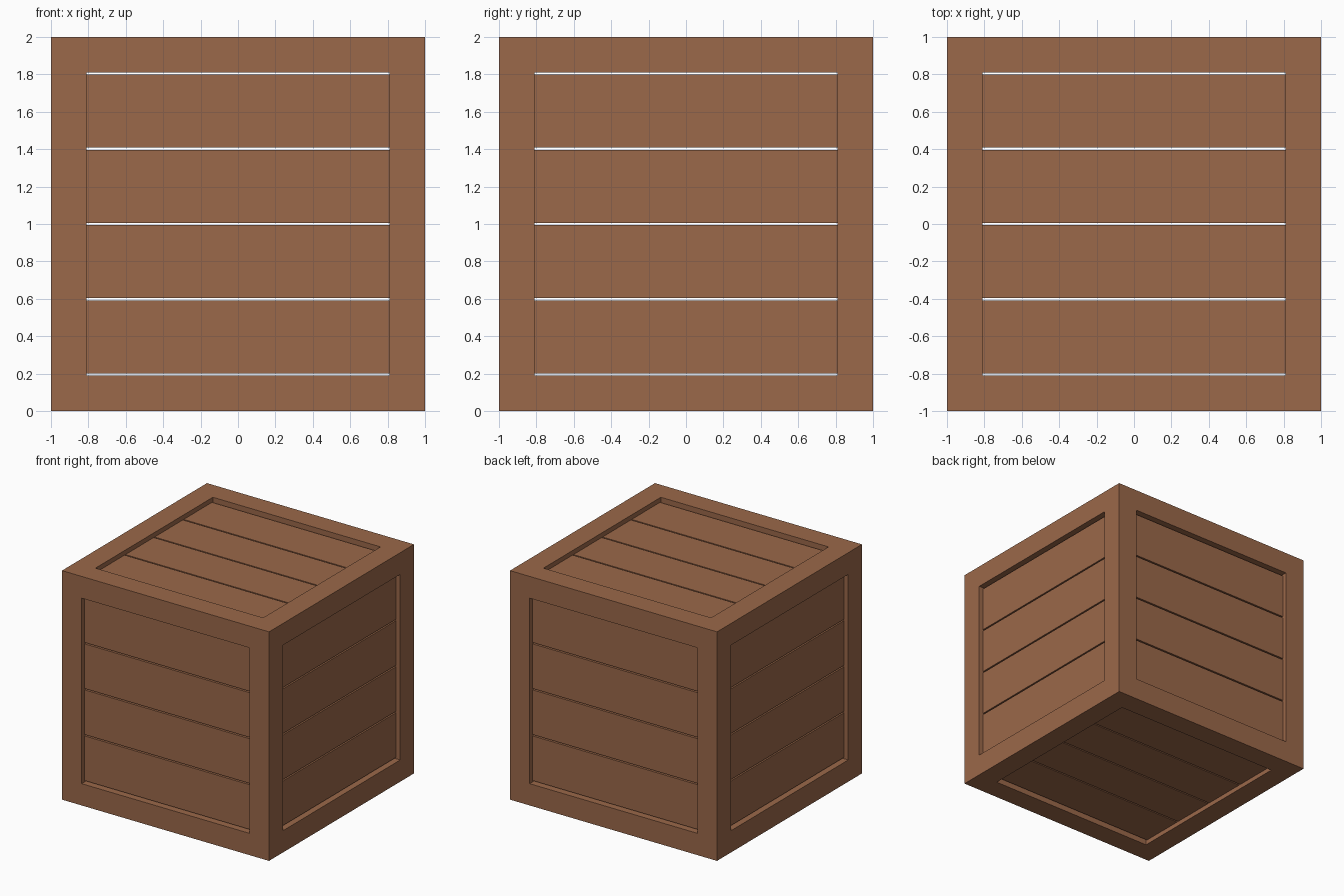
import bpy, bmesh, math
from mathutils import Matrix, Vector

if "Cube" in bpy.data.objects:
    bpy.data.objects.remove(bpy.data.objects["Cube"])

BEAM, RECESS, THICK, GAP, COUNT = 0.19, 0.04, 0.05, 0.012, 4
OPEN = 2 - 2 * BEAM

wood = bpy.data.materials.new("brown wood")
wood.diffuse_color = (0.328, 0.138, 0.067, 1)
wood.use_nodes = True
wood.node_tree.nodes["Principled BSDF"].inputs["Base Color"].default_value = wood.diffuse_color


def add_object(name, bm):
    bmesh.ops.recalc_face_normals(bm, faces=bm.faces)
    mesh = bpy.data.meshes.new(name)
    bm.to_mesh(mesh)
    bm.free()
    mesh.materials.append(wood)
    ob = bpy.data.objects.new(name, mesh)
    bpy.context.collection.objects.link(ob)
    return ob


# Crate frame: one skin around the edge cells of a 3 x 3 x 3 grid
ticks = [-1, -1 + BEAM, 1 - BEAM, 1]
cells = {(i, j, k) for i in range(3) for j in range(3) for k in range(3)
         if sum(c != 1 for c in (i, j, k)) >= 2}
bm = bmesh.new()
points = {}


def corner(idx):
    if idx not in points:
        x, y, z = (ticks[n] for n in idx)
        points[idx] = bm.verts.new((x, y, z + 1))
    return points[idx]


for cell in sorted(cells):
    for axis in range(3):
        for side in (0, 1):
            near = list(cell)
            near[axis] += 2 * side - 1
            if tuple(near) in cells:
                continue
            u, v = (axis + 1) % 3, (axis + 2) % 3
            quad = []
            for du, dv in ((0, 0), (1, 0), (1, 1), (0, 1)):
                idx = list(cell)
                idx[axis] += side
                idx[u] += du
                idx[v] += dv
                quad.append(corner(tuple(idx)))
            bm.faces.new(quad if side else quad[::-1])
add_object("crate_frame", bm)

# Recessed plank panels: built facing -y, then turned to each side
plank_h = (OPEN - GAP * (COUNT + 1)) / COUNT
turns = {
    "front": Matrix.Identity(4),
    "right": Matrix.Rotation(math.pi / 2, 4, 'Z'),
    "back": Matrix.Rotation(math.pi, 4, 'Z'),
    "left": Matrix.Rotation(-math.pi / 2, 4, 'Z'),
    "top": Matrix.Rotation(-math.pi / 2, 4, 'X'),
    "bottom": Matrix.Rotation(math.pi / 2, 4, 'X'),
}
for side, turn in turns.items():
    bm = bmesh.new()
    for n in range(COUNT):
        z = -OPEN / 2 + GAP + plank_h / 2 + n * (plank_h + GAP)
        y = -1 + RECESS + THICK / 2
        place = (Matrix.Translation((0, 0, 1)) @ turn @ Matrix.Translation((0, y, z))
                 @ Matrix.Diagonal((OPEN, THICK, plank_h, 1)))
        bmesh.ops.create_cube(bm, size=1, matrix=place)
    add_object(side + "_planks", bm)
